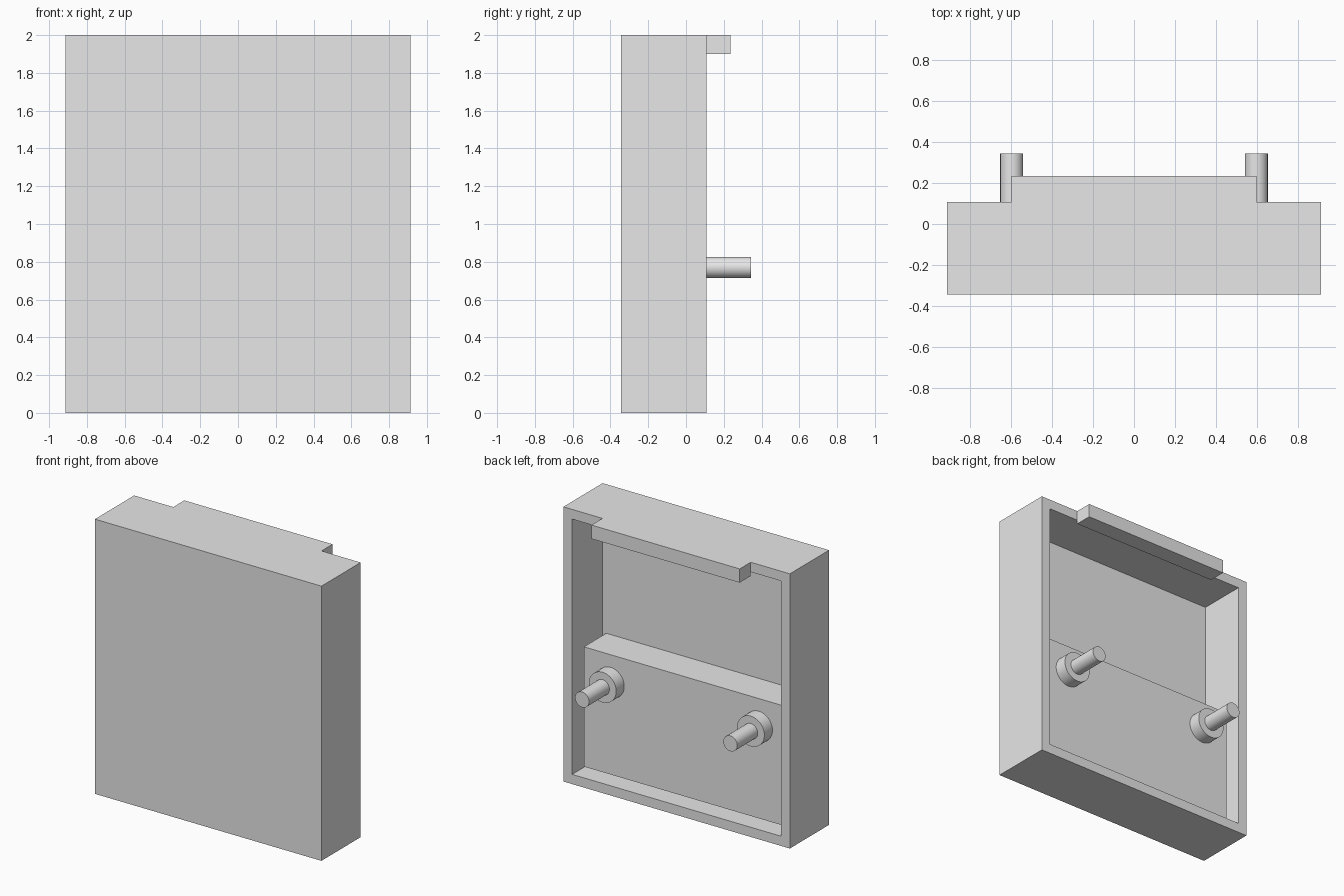
import bpy, bmesh, math
from mathutils import Matrix, Vector

cube = bpy.data.objects.get("Cube")
if cube:
    bpy.data.objects.remove(cube, do_unlink=True)

grey = bpy.data.materials.new("light grey")
grey.use_nodes = True
GREY = (0.8, 0.8, 0.8, 1)
grey.diffuse_color = GREY
grey.node_tree.nodes["Principled BSDF"].inputs["Base Color"].default_value = GREY

HALF_W, HEIGHT, WALL = 0.912, 2.0, 0.1
FRONT, RIM = -0.343, 0.108      # front face and back rim
SHELF = 0.015                   # back face of the lower block
PEG_X, PEG_Z = 0.597, 0.77


def finish(name, bm):
    mesh = bpy.data.meshes.new(name)
    bm.to_mesh(mesh)
    bm.free()
    mesh.materials.append(grey)
    obj = bpy.data.objects.new(name, mesh)
    bpy.context.collection.objects.link(obj)
    return obj


def box(lo, hi):
    lo, hi = Vector(lo), Vector(hi)
    bm = bmesh.new()
    m = Matrix.Translation((lo + hi) / 2) @ Matrix.Diagonal((hi - lo).to_4d())
    bmesh.ops.create_cube(bm, size=1, matrix=m)
    return bm


def rod(name, x, y0, y1, radius):
    bm = bmesh.new()
    m = Matrix.Translation((x, (y0 + y1) / 2, PEG_Z)) @ Matrix.Rotation(math.pi / 2, 4, "X")
    bmesh.ops.create_cone(bm, cap_ends=True, segments=64, radius1=radius,
                          radius2=radius, depth=y1 - y0, matrix=m)
    obj = finish(name, bm)
    bpy.ops.object.select_all(action="DESELECT")
    obj.select_set(True)
    bpy.context.view_layer.objects.active = obj
    bpy.ops.object.shade_smooth_by_angle()


# Casing: a box with its back face inset and pushed in to form the cavity
bm = box((-HALF_W, FRONT, 0), (HALF_W, RIM, HEIGHT))
bm.normal_update()
back = max(bm.faces, key=lambda f: f.normal.y)
bmesh.ops.inset_region(bm, faces=[back], thickness=WALL)
pushed = bmesh.ops.extrude_discrete_faces(bm, faces=[back])["faces"]
bmesh.ops.translate(bm, verts=pushed[0].verts, vec=(0, FRONT + WALL - RIM, 0))
finish("casing", bm)

# Block filling the lower half of the cavity
inner = HALF_W - WALL
finish("lower_block", box((-inner, FRONT + WALL, WALL), (inner, SHELF, 0.972)))

# Lip along the top of the back
finish("top_lip", box((-PEG_X, RIM, HEIGHT - WALL), (PEG_X, 0.235, HEIGHT)))

# Pair of collared pegs
for side, s in (("left", 1), ("right", -1)):
    rod(side + "_collar", s * PEG_X, SHELF, RIM, 0.11)
    rod(side + "_peg", s * PEG_X, RIM, 0.343, 0.056)
